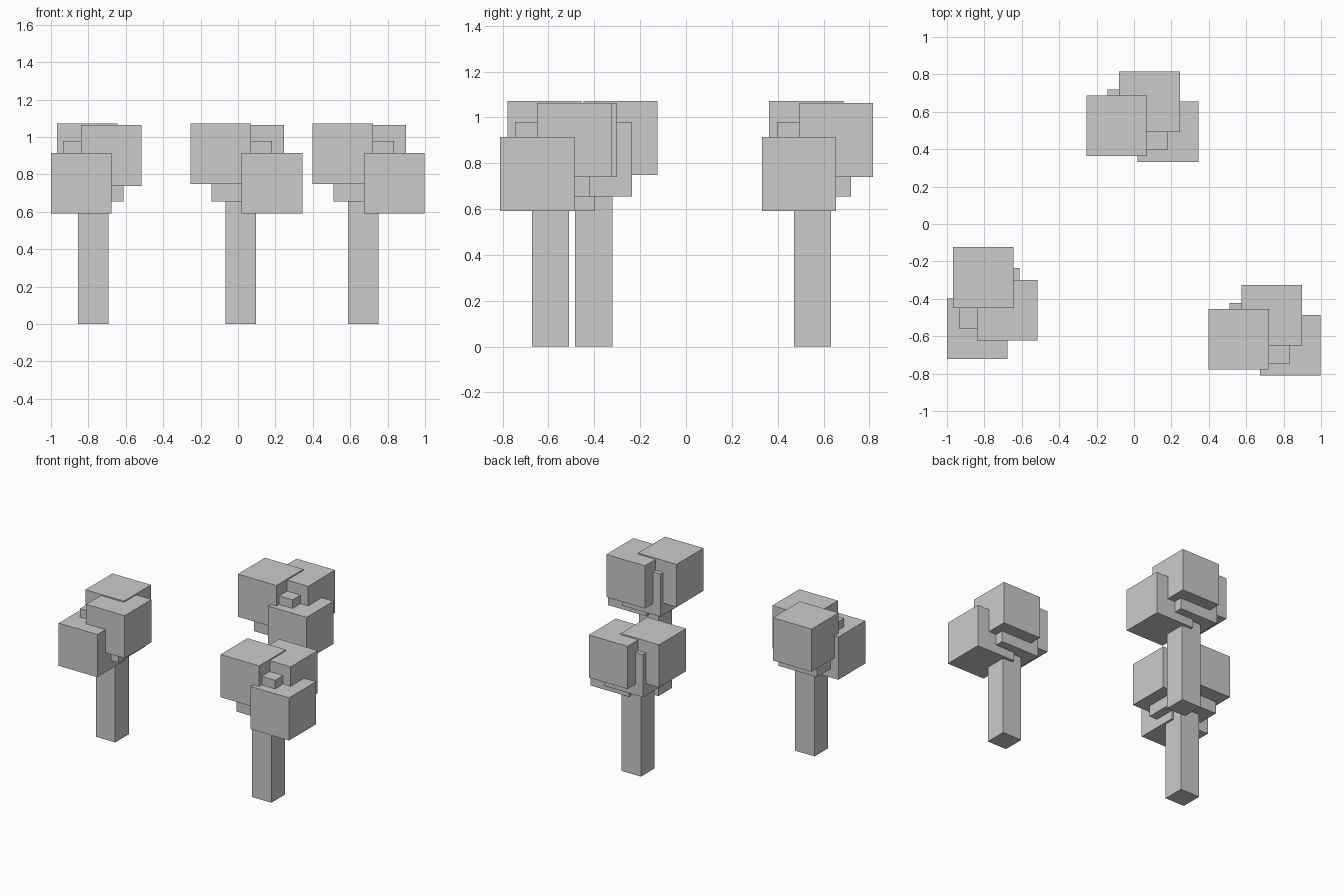
import bpy
import math
from mathutils import Matrix, Vector

if "Cube" in bpy.data.objects:
    bpy.data.objects.remove(bpy.data.objects["Cube"])

LEAF = 0.324      # edge length of each leaf block
TRUNK_W = 0.163
TRUNK_H = 0.74

# Leaf block centres relative to the tree's pivot
BLOCKS = [
    (-0.109, -0.027, 0.910),
    (0.067, 0.102, 0.901),
    (0.166, -0.059, 0.753),
    (0.003, 0.006, 0.818),
]


def box(name, centre, size):
    bpy.ops.mesh.primitive_cube_add(size=1, location=centre)
    ob = bpy.context.object
    ob.name = name
    ob.scale = size
    bpy.ops.object.transform_apply(location=False, rotation=False, scale=True)
    return ob


def tree(name, pivot, turn, trunk_shift):
    base = Vector((pivot[0], pivot[1], 0))
    spin = Matrix.Rotation(math.radians(turn), 3, 'Z')
    # Trunk
    box(name + "_trunk",
        base + Vector((trunk_shift[0], trunk_shift[1], TRUNK_H / 2)),
        (TRUNK_W, TRUNK_W, TRUNK_H))
    # Overlapping leaf blocks
    for i, b in enumerate(BLOCKS):
        box(f"{name}_leaves_{i + 1}", base + spin @ Vector(b), (LEAF,) * 3)


tree("back_tree", (0.016, 0.552), 0, (0, 0))
tree("right_tree", (0.669, -0.590), 0, (0.001, -0.001))
tree("left_tree", (-0.779, -0.395), -90, (0.005, -0.008))
